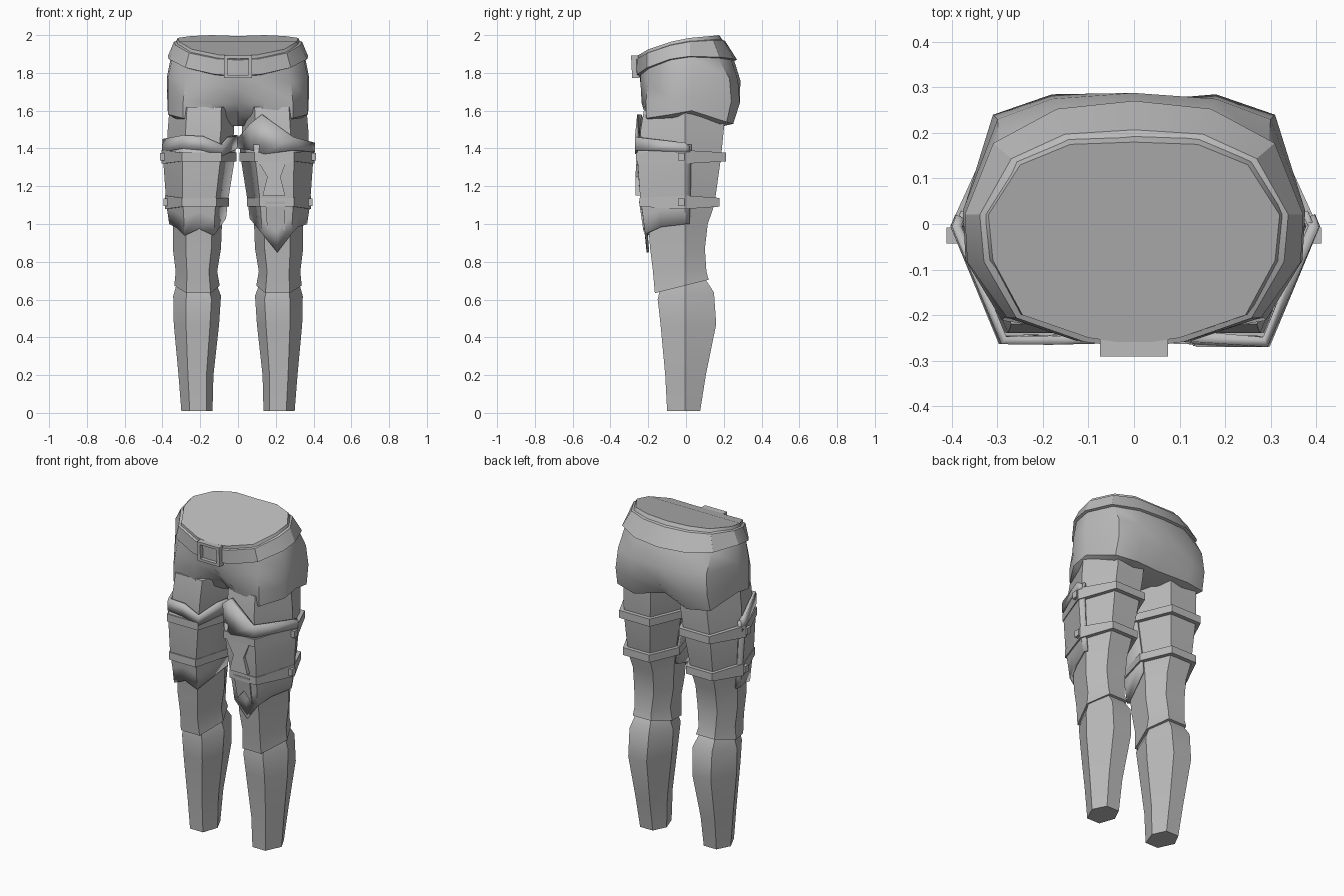
import bpy, bmesh, math
from mathutils import Vector

if "Cube" in bpy.data.objects:
    bpy.data.objects.remove(bpy.data.objects["Cube"])

grey = bpy.data.materials.new("plain grey")
grey.diffuse_color = (0.5, 0.5, 0.5, 1)
grey.use_nodes = True
grey.node_tree.nodes["Principled BSDF"].inputs["Base Color"].default_value = grey.diffuse_color


def make(name, verts, faces, smooth=30):
    me = bpy.data.meshes.new(name)
    me.from_pydata([tuple(v) for v in verts], [], faces)
    bm = bmesh.new()
    bm.from_mesh(me)
    bmesh.ops.recalc_face_normals(bm, faces=bm.faces)
    bm.to_mesh(me)
    bm.free()
    ob = bpy.data.objects.new(name, me)
    bpy.context.collection.objects.link(ob)
    me.materials.append(grey)
    bpy.ops.object.select_all(action='DESELECT')
    ob.select_set(True)
    bpy.context.view_layer.objects.active = ob
    bpy.ops.object.shade_smooth_by_angle(angle=math.radians(smooth))
    return ob


def loft(name, rings, caps=True, loop=False, smooth=30):
    n = len(rings[0])
    verts = [p for r in rings for p in r]
    faces = []
    for i in range(len(rings) if loop else len(rings) - 1):
        a, b = i * n, ((i + 1) % len(rings)) * n
        faces += [(a + j, a + (j + 1) % n, b + (j + 1) % n, b + j) for j in range(n)]
    if caps and not loop:
        faces += [tuple(range(n)), tuple(range(len(verts) - n, len(verts)))]
    return make(name, verts, faces, smooth)


def full(half):
    """Mirror a half ring that runs from front centre to back centre."""
    pts = [Vector(p) for p in half]
    return pts + [Vector((-p.x, p.y, p.z)) for p in reversed(pts[1:-1])]


def push(p, d):
    out = Vector((p.x, p.y, 0)).normalized()
    return p + out * d


# Pelvis
rim = full([(0, -.265, 1.89), (.1, -.25, 1.895), (.245, -.2, 1.925), (.31, -.08, 1.965),
            (.32, .02, 1.985), (.25, .13, 1.995), (.14, .175, 2), (0, .18, 1.995)])
low = full([(0, -.245, 1.78), (.12, -.24, 1.79), (.265, -.195, 1.825), (.35, -.08, 1.87),
            (.355, .02, 1.885), (.295, .17, 1.88), (.16, .24, 1.87), (0, .255, 1.865)])
hip = full([(0, -.23, 1.72), (.13, -.24, 1.73), (.28, -.2, 1.75), (.37, -.08, 1.77),
            (.376, .03, 1.78), (.30, .23, 1.77), (.18, .275, 1.76), (0, .288, 1.76)])
seat = full([(0, -.17, 1.64), (.14, -.235, 1.64), (.29, -.212, 1.65), (.37, -.08, 1.66),
             (.375, .03, 1.67), (.31, .24, 1.65), (.18, .285, 1.64), (0, .27, 1.65)])
under = full([(0, -.08, 1.57), (.12, -.2, 1.56), (.29, -.21, 1.56), (.37, -.08, 1.58),
              (.372, .03, 1.6), (.315, .215, 1.54), (.18, .25, 1.53), (0, .2, 1.56)])
crotch = full([(0, -.02, 1.52), (.1, -.1, 1.52), (.25, -.15, 1.52), (.3, -.06, 1.54),
               (.3, .03, 1.54), (.27, .15, 1.52), (.17, .16, 1.51), (0, .1, 1.53)])
loft("pelvis", [rim, low, hip, seat, under, crotch], smooth=40)

# Belt, as a closed band slanting outward over the waist
band = [[push(a.lerp(b, t), d) for a, b in zip(rim, low)]
        for t, d in ((.15, -.005), (.2, .012), (.97, .018), (1.02, -.005))]
loft("belt", band, loop=True)


# Square belt buckle with an open middle
def frame_ring(s, y):
    return [Vector((x * s, y - .04 * z * s, 1.832 + z * s * .8))
            for x, z in ((-1, -1), (1, -1), (1, 1), (-1, 1))]


loft("belt_buckle", [frame_ring(.075, -.25), frame_ring(.075, -.288),
                     frame_ring(.055, -.288), frame_ring(.055, -.25)], loop=True)

# Leg sections: height, outer x, inner x, front y, back y
SHIN = [(.01, .30, .135, -.10, .075), (.2, .315, .13, -.11, .105),
        (.47, .34, .10, -.135, .16), (.62, .343, .09, -.15, .148), (.70, .32, .12, -.13, .10)]
THIGH = [(.675, .337, .097, -.165, .12), (.75, .33, .11, -.175, .108),
         (.87, .345, .09, -.19, .10), (1.0, .345, .085, -.2, .115),
         (1.1, .36, .075, -.22, .15), (1.35, .378, .035, -.238, .185),
         (1.5, .372, .02, -.24, .2), (1.62, .362, .02, -.22, .2)]


def hexagon(row, side, d=0, tilt=0):
    """Six points: outer, front outer, front inner, inner, back inner, back outer."""
    z, xo, xi, yf, yb = row
    xo, xi, yf, yb = xo + d, xi - d, yf - d, yb + d
    w = xo - xi
    pts = [(xo, -.005), (xo - .27 * w, yf), (xi + .2 * w, yf),
           (xi, -.005), (xi + .23 * w, yb), (xo - .25 * w, yb)]
    return [Vector((side * x, y, z + tilt * y)) for x, y in pts]


def thigh_row(z):
    for a, b in zip(THIGH, THIGH[1:]):
        if z <= b[0]:
            t = (z - a[0]) / (b[0] - a[0])
            return tuple(p + (q - p) * t for p, q in zip(a, b))
    return THIGH[-1]


def around(u, z, side, d):
    """Point on the thigh at hexagon parameter u and height z, pushed out by d."""
    r = hexagon(thigh_row(z), side, d)
    i = math.floor(u)
    return r[i % 6].lerp(r[(i + 1) % 6], u - i)


def wrap(name, side, cols, d, rows=6, thick=.014):
    """Cloth shell over the thigh; each column is u, top height, bottom height."""
    verts = [around(u, b + (t - b) * k / (rows - 1), side, d)
             for u, t, b in cols for k in range(rows)]
    faces = [(c * rows + k, c * rows + k + 1, (c + 1) * rows + k + 1, (c + 1) * rows + k)
             for c in range(len(cols) - 1) for k in range(rows - 1)]
    if side > 0:
        faces = [f[::-1] for f in faces]
    ob = make(name, verts, faces)
    m = ob.modifiers.new("thickness", 'SOLIDIFY')
    m.thickness = thick
    m.offset = 0


def box(name, c, s):
    verts = [(c[0] + x * s[0] / 2, c[1] + y * s[1] / 2, c[2] + z * s[2] / 2)
             for x in (-1, 1) for y in (-1, 1) for z in (-1, 1)]
    make(name, verts, [(0, 1, 3, 2), (4, 6, 7, 5), (0, 4, 5, 1),
                       (2, 3, 7, 6), (0, 2, 6, 4), (1, 5, 7, 3)])


for side, tag in ((1, "right"), (-1, "left")):
    loft(f"shin_{tag}", [hexagon(r, side, 0, .12 if r[0] > .6 else 0) for r in SHIN])
    loft(f"thigh_{tag}", [hexagon(r, side, 0, .25 if r[0] < .7 else 0) for r in THIGH])

    # Two straps per thigh, widening at the outer side, each with a stud
    for z, label in ((1.355, "upper"), (1.115, "lower")):
        rings = []
        for d, s in ((.0, -1), (.026, -1), (.026, 1), (.0, 1)):
            r = hexagon(thigh_row(z), side, d)
            rings.append([p + Vector((0, 0, s * (.036 if i == 0 else .023)))
                          for i, p in enumerate(r)])
        loft(f"{label}_strap_{tag}", rings, loop=True)
        xo = thigh_row(z)[1] + .022
        box(f"{label}_stud_{tag}", (side * xo, -.025, z), (.024, .035, .04))

# Left thigh cloth and its folded top edge
wrap("thigh_cloth_left", -1, [(-.15, 1.42, 1.0), (0, 1.42, 1.0), (.5, 1.42, .98), (1, 1.42, .94),
                              (1.5, 1.42, .975), (2, 1.42, .94), (3, 1.42, 1.03)], .012)
wrap("folded_edge_left", -1, [(-.1, 1.43, 1.36), (0, 1.45, 1.38), (1, 1.47, 1.4), (1.5, 1.465, 1.39),
                              (2, 1.42, 1.36), (2.5, 1.46, 1.38), (3, 1.47, 1.40)], .016, 2, .02)
# Right thigh cloth with pointed lower end and pointed upper flap
wrap("thigh_cloth_right", 1, [(-.15, 1.42, 1.0), (0, 1.42, 1.0), (.6, 1.42, .985), (1, 1.42, .95),
                              (1.5, 1.42, .85), (2, 1.42, .95), (3, 1.42, 1.03)], .014)
wrap("pointed_flap_right", 1, [(-.1, 1.41, 1.38), (0, 1.43, 1.38), (1, 1.46, 1.39), (1.75, 1.58, 1.37),
                               (2.1, 1.53, 1.39), (3, 1.45, 1.40)], .02, 2, .024)


# Hanging cloth pieces on the front of the right thigh
def panel(name, outline, slope_y, depth):
    front = [Vector((x, slope_y(z), z)) for x, z in outline]
    loft(name, [front, [p + Vector((0, depth, 0)) for p in front]])


panel("knotted_cloth", [(.10, 1.34), (.26, 1.34), (.225, 1.25), (.25, 1.15), (.13, 1.15), (.155, 1.25)],
      lambda z: -.268 if z < 1.3 else -.262, .05)
panel("forked_tongue", [(.145, 1.12), (.25, 1.12), (.25, .96), (.205, 1.03), (.155, .97)],
      lambda z: -.225 - .15 * (z - .96), .03)
